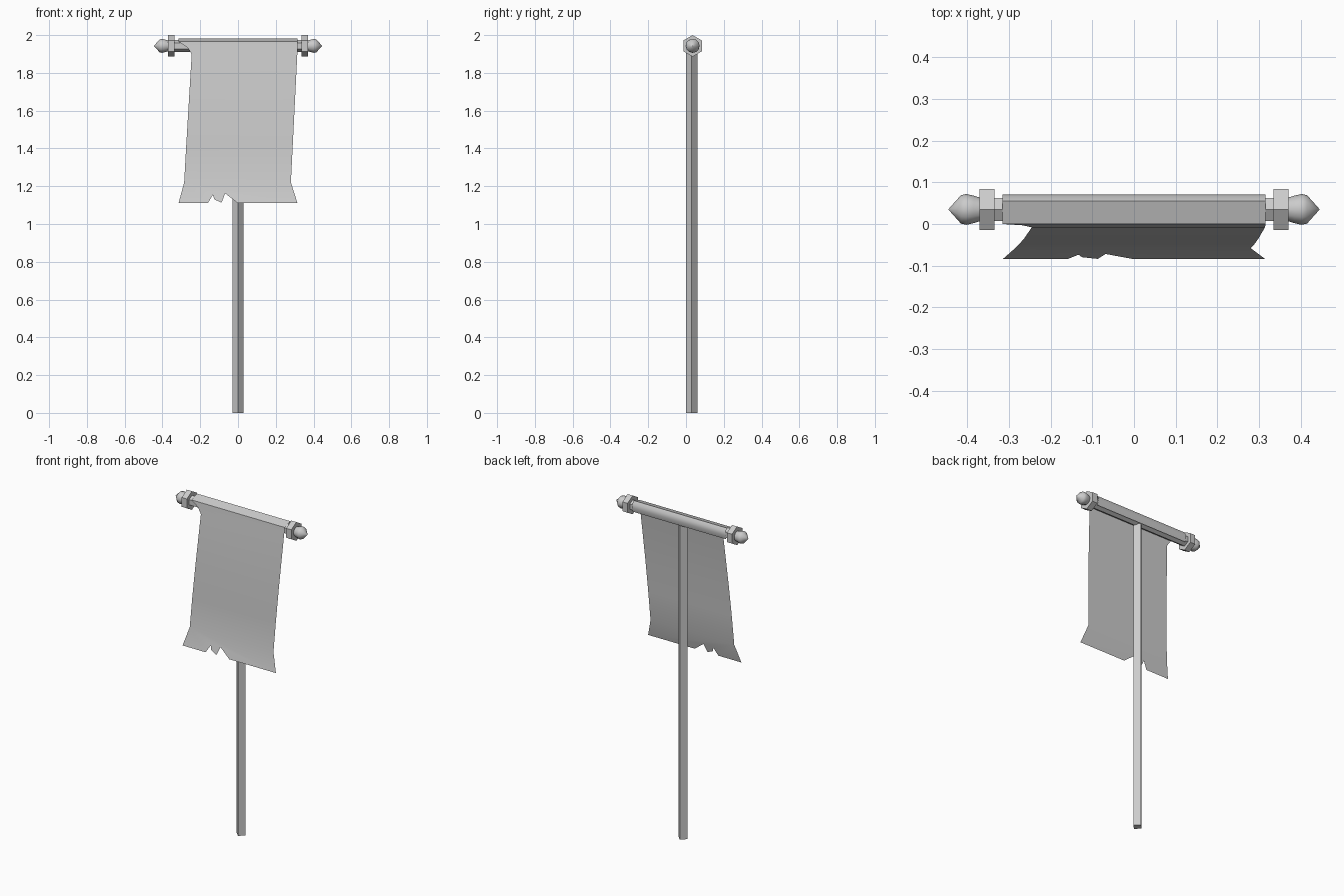
import bpy
import bmesh
import math
from mathutils import Matrix, Vector

cube = bpy.data.objects.get("Cube")
if cube:
    bpy.data.objects.remove(cube, do_unlink=True)

grey = bpy.data.materials.new("plain_grey")
grey.use_nodes = True
colour = (0.6, 0.6, 0.6, 1)
grey.diffuse_color = colour
grey.node_tree.nodes["Principled BSDF"].inputs["Base Color"].default_value = colour

BAR_Y, BAR_Z = 0.035, 1.943


def finish(name, bm, smooth_angle=None):
    mesh = bpy.data.meshes.new(name)
    bm.to_mesh(mesh)
    bm.free()
    mesh.materials.append(grey)
    obj = bpy.data.objects.new(name, mesh)
    bpy.context.collection.objects.link(obj)
    if smooth_angle:
        bpy.ops.object.select_all(action="DESELECT")
        obj.select_set(True)
        bpy.context.view_layer.objects.active = obj
        bpy.ops.object.shade_smooth_by_angle(angle=math.radians(smooth_angle))
    return obj


def bar_lathe(name, profile, sides, smooth_angle=None):
    """Closed solid around the crossbar axis from (x, radius) pairs."""
    bm = bmesh.new()
    rings = []
    for x, r in profile:
        ring = []
        for i in range(sides):
            a = math.tau * i / sides
            ring.append(bm.verts.new((x, BAR_Y + r * math.sin(a), BAR_Z + r * math.cos(a))))
        rings.append(ring)
    for a, b in zip(rings, rings[1:]):
        for i in range(sides):
            j = (i + 1) % sides
            bm.faces.new((a[i], a[j], b[j], b[i]))
    bm.faces.new(rings[0])
    bm.faces.new(rings[-1])
    bmesh.ops.remove_doubles(bm, verts=bm.verts, dist=0.0001)
    bmesh.ops.recalc_face_normals(bm, faces=bm.faces)
    return finish(name, bm, smooth_angle)


# Square pole, one edge facing forward
bm = bmesh.new()
bmesh.ops.create_cone(bm, cap_ends=True, segments=4, radius1=0.03, radius2=0.03, depth=1.92,
                      matrix=Matrix.Translation((0, 0.03, 0.96)))
for v in bm.verts:
    # Snap the corners onto the axes whichever way the primitive starts
    d = v.co - Vector((0, 0.03, v.co.z))
    if abs(d.x) > 0.01 and abs(d.y) > 0.01:
        v.co.x, v.co.y = (d.x - d.y) * 0.7071, 0.03 + (d.x + d.y) * 0.7071
finish("pole", bm)

# Crossbar with a collar and a pointed finial on each end
bar_lathe("crossbar", [(-0.34, 0.032), (0.34, 0.032)], 6)
for side, s in (("left", 1), ("right", -1)):
    bar_lathe(side + "_collar", [(s * 0.335, 0.057), (s * 0.37, 0.057)], 6)
    bar_lathe(side + "_finial",
              [(s * 0.365, 0.027), (s * 0.385, 0.033), (s * 0.402, 0.037),
               (s * 0.415, 0.034), (s * 0.445, 0.0005)], 12, 60)

# Cloth folded over the crossbar
bm = bmesh.new()
fold = [(0, 1.966), (0.055, 1.983), (0.067, 1.967), (0.071, 1.945), (0.063, 1.918)]
pairs = [[bm.verts.new((x, y, z)) for x in (-0.315, 0.315)] for y, z in fold]
for (a, b), (c, d) in zip(pairs, pairs[1:]):
    bm.faces.new((a, b, d, c))
finish("cloth_fold", bm, 35)

# Hanging cloth: rows of (z, y, left edge, right edge), then the ragged hem
rows = [(1.966, 0, -0.315, 0.315), (1.935, -0.003, -0.268, 0.315),
        (1.9, -0.008, -0.245, 0.314), (1.6, -0.034, -0.263, 0.299),
        (1.4, -0.048, -0.275, 0.289), (1.22, -0.058, -0.285, 0.28)]
hem = [(-0.315, 1.11), (-0.16, 1.11), (-0.133, 1.155), (-0.125, 1.13),
       (-0.087, 1.113), (-0.068, 1.162), (0, 1.11), (0.315, 1.11)]
bm = bmesh.new()
pairs = [(bm.verts.new((l, y, z)), bm.verts.new((r, y, z))) for z, y, l, r in rows]
for (a, b), (c, d) in zip(pairs, pairs[1:]):
    bm.faces.new((a, c, d, b))
edge = [bm.verts.new((x, -0.058 - (1.22 - z) * 0.24, z)) for x, z in hem]
bm.faces.new([pairs[-1][0]] + edge + [pairs[-1][1]])
finish("hanging_cloth", bm, 35)
